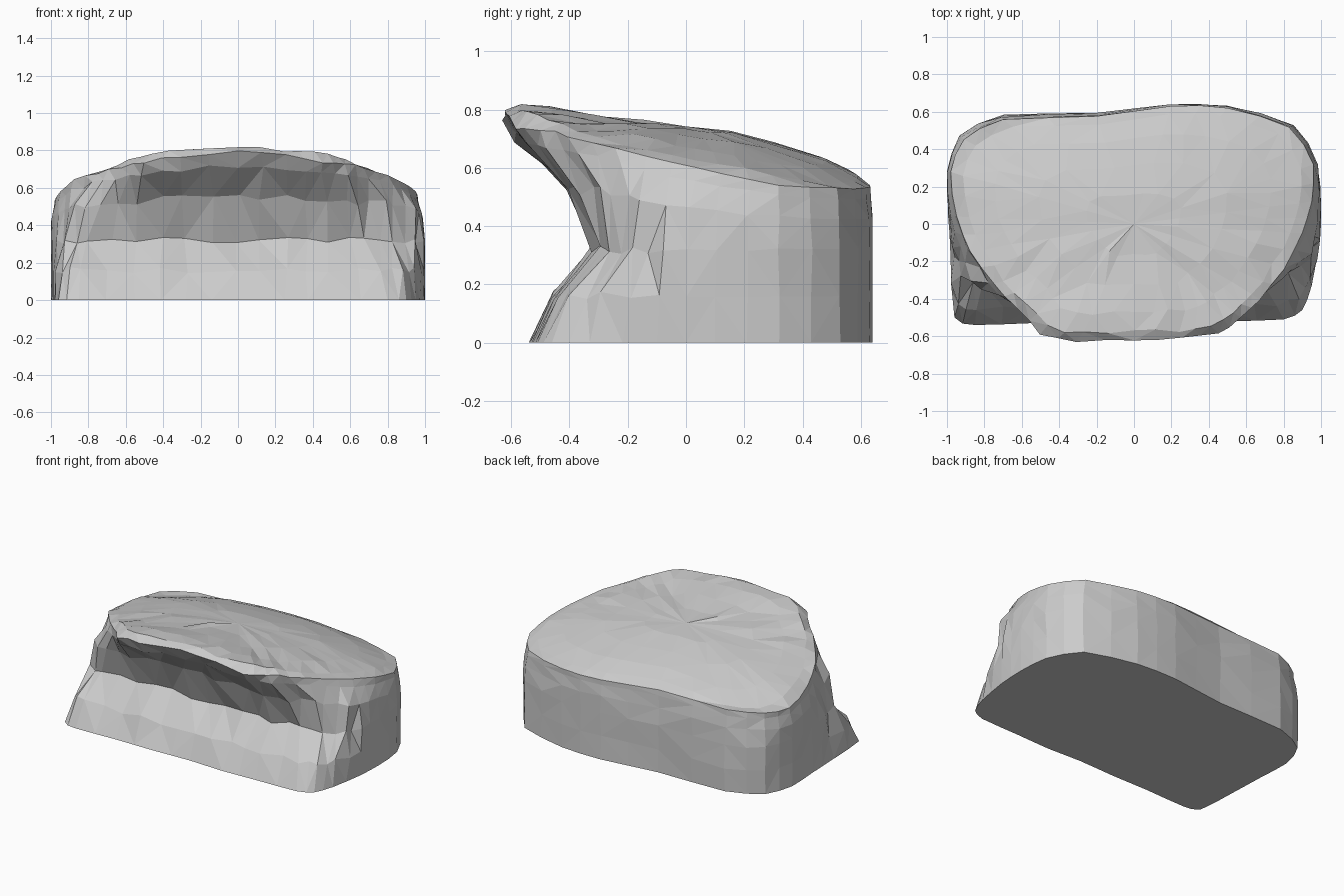
import bpy, bmesh, random
from mathutils import Vector

if "Cube" in bpy.data.objects:
    bpy.data.objects.remove(bpy.data.objects["Cube"])

random.seed(4)

# Ground outline, anticlockwise from the middle of the front
BASE = [(0, -.52), (.25, -.53), (.5, -.52), (.8, -.51), (.9, -.46), (.95, -.33),
        (.99, -.1), (1, .1), (.98, .32), (.85, .53), (.5, .63), (.2, .64),
        (-.2, .59), (-.7, .58), (-.93, .47), (-1, .28), (-.99, .05), (-.98, -.2),
        (-.96, -.5), (-.85, -.54), (-.55, -.53), (-.28, -.53)]
# Outline of the hollow under the overhang (elsewhere the wall is upright)
HOLLOW = {0: (0, -.31), 1: (.25, -.32), 2: (.48, -.31), 3: (.68, -.3), 4: (.82, -.27),
          5: (.93, -.2), 6: (.99, -.08), 17: (-.97, -.12), 18: (-.92, -.28),
          19: (-.8, -.33), 20: (-.55, -.32), 21: (-.28, -.31)}
# Rim of the top, with heights
RIM = [(0, -.62, .79), (.25, -.61, .77), (.45, -.59, .74), (.57, -.5, .73), (.68, -.4, .71),
       (.8, -.24, .67), (.9, -.05, .62), (.95, .12, .58), (.96, .32, .54), (.83, .52, .53),
       (.5, .62, .53), (.2, .63, .54), (-.2, .575, .56), (-.7, .56, .55), (-.91, .45, .54),
       (-.98, .28, .53), (-.95, .04, .58), (-.87, -.15, .64), (-.75, -.32, .68),
       (-.62, -.45, .71), (-.5, -.59, .74), (-.3, -.63, .77)]
# Height of the top along its middle ridge: y, z
RIDGE = [(-.64, .8), (-.53, .82), (-.3, .775), (.2, .72), (.4, .66), (.52, .62), (.64, .55)]


def refine(points):
    """Closed smooth curve through the points, with one extra point per span."""
    pts, out = [Vector(p) for p in points], []
    n = len(pts)
    for i in range(n):
        a, b, c, d = pts[i - 1], pts[i], pts[(i + 1) % n], pts[(i + 2) % n]
        out += [b, (b + c) * .54 - (a + d) * .04]
    return out


def blend(a, b, t_xy, t_z):
    return [Vector((p.x + (q.x - p.x) * t_xy, p.y + (q.y - p.y) * t_xy,
                    p.z + (q.z - p.z) * t_z)) for p, q in zip(a, b)]


def top_height(x, y):
    for (y0, z0), (y1, z1) in zip(RIDGE, RIDGE[1:]):
        if y <= y1:
            return z0 + (z1 - z0) * (y - y0) / (y1 - y0) - .15 * x * x
    return RIDGE[-1][1]


def roughen(ring, amount):
    """Chip the ring a little, keeping the upright back and sides cleaner."""
    out = []
    for p in ring:
        k = amount if p.y < -.1 else amount * .3
        q = p + Vector([random.uniform(-k, k) for _ in range(3)])
        q.x = max(-1, min(1, q.x))
        q.y = max(-.64, min(.64, q.y))
        out.append(q)
    return out


base = refine([(x, y, 0) for x, y in BASE])
hollow = refine([(*HOLLOW.get(i, p), .32) for i, p in enumerate(BASE)])
rim = refine(RIM)

# Walls: sloping foot, hollow, underside of the overhang, lip, rim
rings = [base,
         roughen(blend(base, hollow, .38, .5), .016),
         roughen(hollow, .018),
         roughen(blend(hollow, rim, .28, .5), .02),
         roughen(blend(hollow, rim, .85, .84), .012),
         roughen(rim, .008)]

# Gently sloping top, closing inwards
for s in (.93, .76, .52, .26):
    ring = [Vector((p.x * s, p.y * s, top_height(p.x * s, p.y * s))) for p in rim]
    rings.append(roughen(ring[::1 if s > .6 else 2], .01))

bm = bmesh.new()
loops = [[bm.verts.new(p) for p in ring] for ring in rings]
for low, high in zip(loops, loops[1:]):
    n, m = len(low), len(high)
    step = n // m
    for i in range(m):
        a = [low[(i * step + k) % n] for k in range(step + 1)]
        bm.faces.new(a + [high[(i + 1) % m], high[i]])
tip = bm.verts.new((0, 0, top_height(0, 0)))
last = loops[-1]
for i in range(len(last)):
    bm.faces.new((last[i], last[(i + 1) % len(last)], tip))
bm.faces.new(loops[0][::-1])
bmesh.ops.triangulate(bm, faces=[f for f in bm.faces if len(f.verts) < 10])
bmesh.ops.recalc_face_normals(bm, faces=bm.faces)

mesh = bpy.data.meshes.new("overhanging_rock")
bm.to_mesh(mesh)
bm.free()
bpy.context.collection.objects.link(bpy.data.objects.new("overhanging_rock", mesh))
